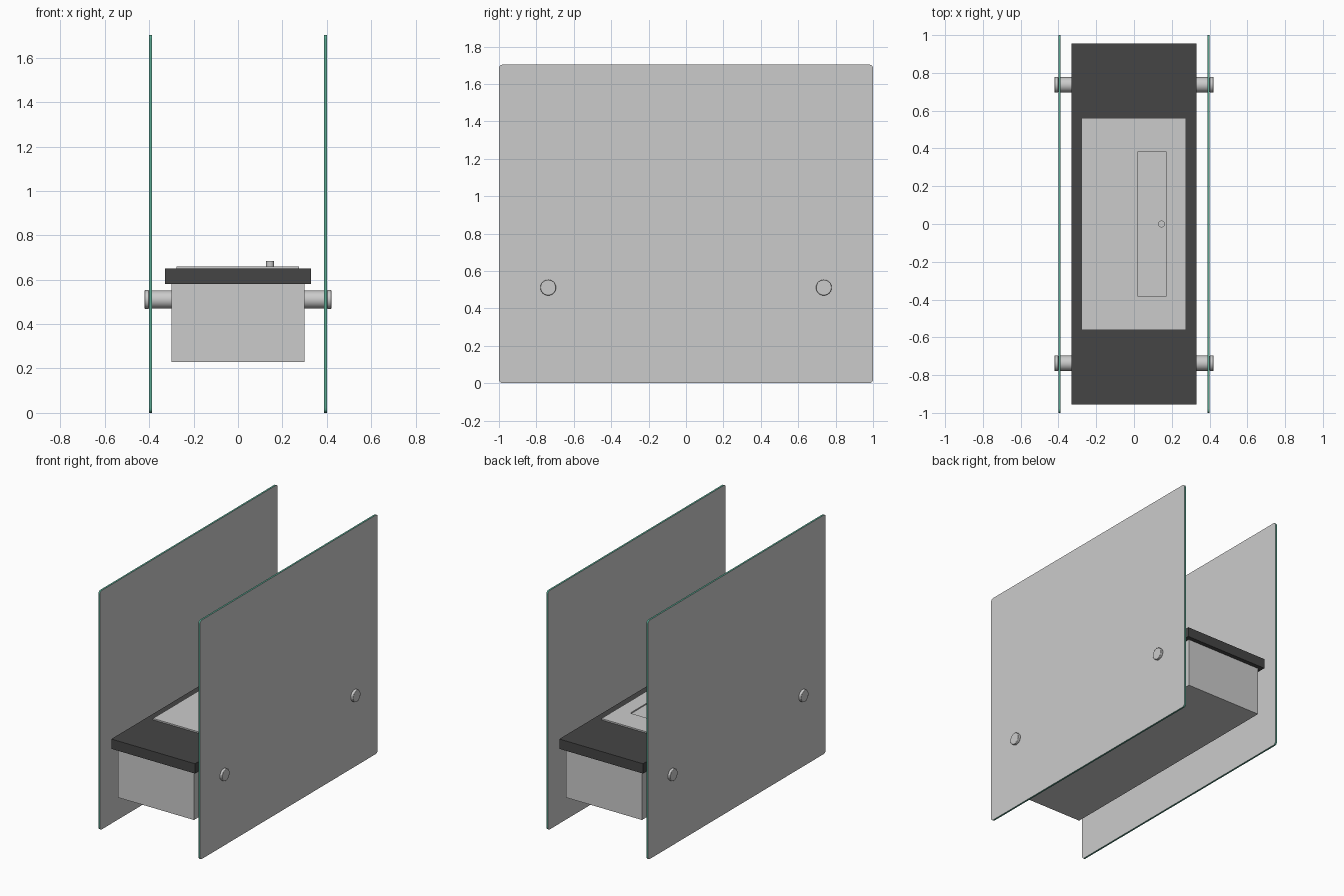
import bpy, bmesh, math

if "Cube" in bpy.data.objects:
    bpy.data.objects.remove(bpy.data.objects["Cube"])


def material(name, rgb):
    m = bpy.data.materials.new(name)
    m.diffuse_color = (*rgb, 1)
    m.use_nodes = True
    m.node_tree.nodes["Principled BSDF"].inputs["Base Color"].default_value = m.diffuse_color
    return m


BLACK = material("black_top", (0.06, 0.06, 0.06))
GREY = material("pane_grey", (0.8, 0.8, 0.8))
GREEN = material("glass_edge_green", (0.1, 0.38, 0.28))


def finish(name, bm, *mats):
    bmesh.ops.recalc_face_normals(bm, faces=bm.faces[:])
    me = bpy.data.meshes.new(name)
    bm.to_mesh(me)
    bm.free()
    ob = bpy.data.objects.new(name, me)
    bpy.context.collection.objects.link(ob)
    for m in mats:
        me.materials.append(m)
    return ob


def box_bm(x0, x1, y0, y1, z0, z1):
    bm = bmesh.new()
    bmesh.ops.create_cube(bm, size=1)
    for v in bm.verts:
        v.co = (x1 if v.co.x > 0 else x0, y1 if v.co.y > 0 else y0, z1 if v.co.z > 0 else z0)
    return bm


def cylinder(name, r, length, loc, rot=(0, 0, 0), bevel=0):
    bpy.ops.mesh.primitive_cylinder_add(vertices=32, radius=r, depth=length, location=loc, rotation=rot)
    ob = bpy.context.object
    ob.name = name
    if bevel:
        b = ob.modifiers.new("bevel", 'BEVEL')
        b.width, b.segments, b.limit_method = bevel, 2, 'ANGLE'
    bpy.ops.object.shade_smooth_by_angle()
    return ob


def glass_pane(name, x0, x1, height=1.703, r=0.02, steps=5):
    # rounded rectangle in the YZ plane, extruded along x, green rim
    bm = bmesh.new()
    pts = []
    corners = ((1 - r, height - r), (-1 + r, height - r), (-1 + r, r), (1 - r, r))
    for i, (cy, cz) in enumerate(corners):
        for s in range(steps + 1):
            a = math.pi / 2 * (i + s / steps)
            pts.append((x0, cy + r * math.cos(a), cz + r * math.sin(a)))
    face = bm.faces.new([bm.verts.new(p) for p in pts])
    ext = bmesh.ops.extrude_face_region(bm, geom=[face])
    for v in ext["geom"]:
        if isinstance(v, bmesh.types.BMVert):
            v.co.x = x1
    bm.normal_update()
    for f in bm.faces:
        f.material_index = 0 if abs(f.normal.x) > 0.5 else 1
    return finish(name, bm, GREY, GREEN)


# Burner body and black top slab
finish("burner_body", box_bm(-0.30, 0.30, -0.925, 0.925, 0.23, 0.58))
finish("top_slab", box_bm(-0.33, 0.33, -0.955, 0.955, 0.58, 0.65), BLACK)

# Steel plate with a shallow recess for the slider
plate = box_bm(-0.278, 0.275, -0.56, 0.56, 0.645, 0.66)
for co, no in (((0.02, 0, 0), (1, 0, 0)), ((0.17, 0, 0), (1, 0, 0)),
               ((0, -0.385, 0), (0, 1, 0)), ((0, 0.385, 0), (0, 1, 0))):
    top = [f for f in plate.faces if f.calc_center_median().z > 0.659]
    geom = top + list({e for f in top for e in f.edges}) + list({v for f in top for v in f.verts})
    bmesh.ops.bisect_plane(plate, geom=geom, plane_co=co, plane_no=no)
slot = [f for f in plate.faces if f.calc_center_median().z > 0.659
        and 0.02 < f.calc_center_median().x < 0.17 and abs(f.calc_center_median().y) < 0.385]
ext = bmesh.ops.extrude_face_region(plate, geom=slot)
for v in ext["geom"]:
    if isinstance(v, bmesh.types.BMVert):
        v.co.z -= 0.008
bmesh.ops.delete(plate, geom=[f for f in slot if f.is_valid], context='FACES_ONLY')
finish("burner_plate", plate)

# Slider knob
cylinder("slider_knob", 0.018, 0.034, (0.145, 0, 0.668))

# Glass panes with their standoffs and caps
for side, s in (("left", -1), ("right", 1)):
    glass_pane(side + "_glass_pane", s * 0.388, s * 0.401)
    for end, y in (("front", -0.737), ("back", 0.737)):
        rot = (0, math.pi / 2, 0)
        cylinder(f"{side}_{end}_standoff", 0.04, 0.093, (s * 0.3415, y, 0.511), rot)
        cylinder(f"{side}_{end}_bolt_cap", 0.042, 0.02, (s * 0.411, y, 0.511), rot, 0.003)
